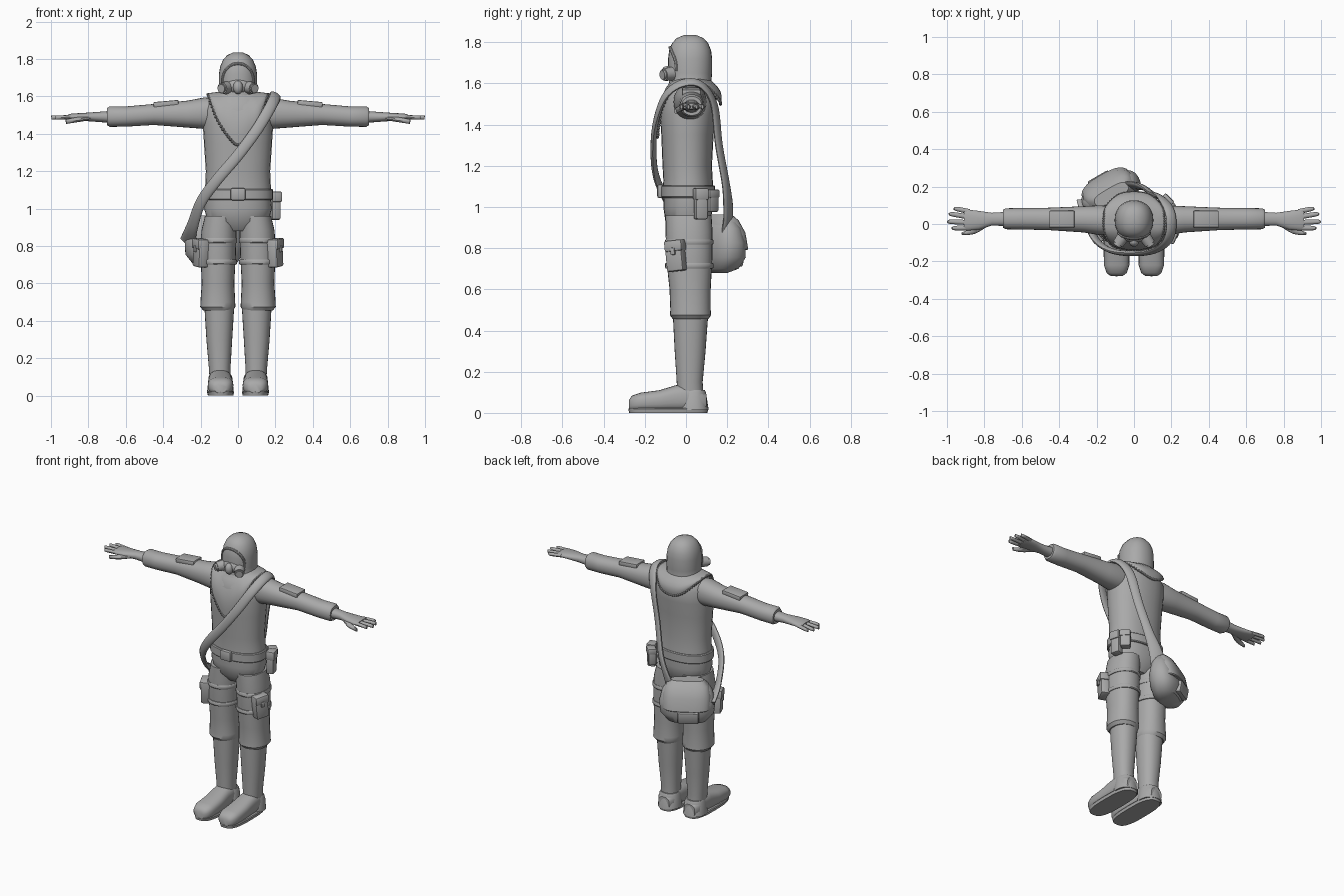
import bpy
import bmesh
import math
from mathutils import Vector, Matrix, Euler

cube = bpy.data.objects.get("Cube")
if cube:
    bpy.data.objects.remove(cube, do_unlink=True)

grey = bpy.data.materials.new("plain grey")
grey.use_nodes = True
grey.diffuse_color = (0.4, 0.4, 0.4, 1)
grey.node_tree.nodes["Principled BSDF"].inputs["Base Color"].default_value = (0.4, 0.4, 0.4, 1)

parts = []
SIDES = (("left", 1), ("right", -1))


def finish(name, bm):
    bmesh.ops.recalc_face_normals(bm, faces=bm.faces)
    mesh = bpy.data.meshes.new(name)
    bm.to_mesh(mesh)
    bm.free()
    mesh.materials.append(grey)
    obj = bpy.data.objects.new(name, mesh)
    bpy.context.collection.objects.link(obj)
    parts.append(obj)
    return obj


def skin(name, rings, capped=True, closed=True):
    """Join rows of points into a surface."""
    bm = bmesh.new()
    rows = [[bm.verts.new(p) for p in ring] for ring in rings]
    for low, high in zip(rows, rows[1:]):
        count = len(low)
        for i in range(count if closed else count - 1):
            j = (i + 1) % count
            bm.faces.new((low[i], low[j], high[j], high[i]))
    if capped:
        bm.faces.new(rows[0])
        bm.faces.new(rows[-1])
    return finish(name, bm)


def loft(name, axis, sections, side=1, power=2.2, n=28):
    """Sections: position on axis, two centre offsets, two radii."""
    rings = []
    for t, a, b, ra, rb in sections:
        ring = []
        for i in range(n):
            angle = math.tau * i / n
            c, s = math.cos(angle), math.sin(angle)
            u = a + ra * math.copysign(abs(c) ** (2 / power), c)
            v = b + rb * math.copysign(abs(s) ** (2 / power), s)
            x, y, z = {"x": (t, u, v), "y": (u, t, v), "z": (u, v, t)}[axis]
            ring.append((side * x, y, z))
        rings.append(ring)
    return skin(name, rings)


def box(name, centre, size, turn=(0, 0, 0), bevel=0.01):
    bm = bmesh.new()
    bmesh.ops.create_cube(bm, size=1, matrix=Matrix.Diagonal((*size, 1)))
    bmesh.ops.bevel(bm, geom=bm.edges[:], offset=bevel, segments=2, affect="EDGES", profile=0.5)
    place = Matrix.Translation(centre) @ Euler([math.radians(d) for d in turn]).to_matrix().to_4x4()
    bm.transform(place)
    return finish(name, bm)


def ball(name, centre, radii):
    bm = bmesh.new()
    bmesh.ops.create_uvsphere(bm, u_segments=20, v_segments=12, radius=1,
                              matrix=Matrix.Translation(centre) @ Matrix.Diagonal((*radii, 1)))
    return finish(name, bm)


def spline(points, steps, loop=False):
    """Smooth path through the points, with any extra values carried along."""
    n = len(points)
    pick = (lambda i: points[i % n]) if loop else (lambda i: points[min(max(i, 0), n - 1)])
    path = []
    for i in range(n if loop else n - 1):
        for k in range(steps):
            t = k / steps
            path.append([0.5 * (2 * b + (c - a) * t + (2 * a - 5 * b + 4 * c - d) * t * t
                                + (3 * b - a - 3 * c + d) * t ** 3)
                         for a, b, c, d in zip(pick(i - 1), pick(i), pick(i + 1), pick(i + 2))])
    return path if loop else path + [list(points[-1])]


def sweep(name, path, hub, thick, n=12):
    """Flat band along a path of x, y, z, half width, facing away from the hub."""
    spots = [Vector(p[:3]) for p in path]
    rings = []
    for i, p in enumerate(spots):
        along = (spots[min(i + 1, len(spots) - 1)] - spots[max(i - 1, 0)]).normalized()
        across = along.cross(p - Vector(hub)).normalized()
        out = across.cross(along)
        rings.append([p + across * path[i][3] * math.cos(math.tau * k / n)
                      + out * thick * math.sin(math.tau * k / n) for k in range(n)])
    return skin(name, rings)


# Jacket, trousers seat and belt
loft("jacket", "z", [(1.07, 0, .01, .18, .124), (1.13, 0, .01, .175, .12), (1.2, 0, .006, .172, .12),
                     (1.35, 0, .007, .182, .127), (1.45, 0, .01, .188, .136), (1.53, 0, .015, .186, .134),
                     (1.58, 0, .015, .165, .112), (1.615, 0, .02, .11, .09), (1.66, 0, .02, .07, .07)])
loft("trouser_seat", "z", [(.88, 0, .01, .08, .07), (.93, 0, .01, .16, .11),
                           (1, 0, .01, .182, .12), (1.09, 0, .01, .172, .117)])
loft("belt", "z", [(1.045, 0, .01, .183, .126), (1.05, 0, .01, .188, .131),
                   (1.1, 0, .01, .188, .131), (1.105, 0, .01, .183, .126)])
box("belt_buckle", (0, -.125, 1.077), (.08, .03, .066))

# Hood, face rim and breathing mask
loft("hood", "z", [(1.56, 0, .02, .125, .115), (1.6, 0, .02, .104, .102), (1.65, 0, .02, .103, .107),
                   (1.72, 0, .02, .102, .107), (1.76, 0, .02, .095, .102), (1.795, 0, .02, .08, .088),
                   (1.82, 0, .02, .058, .066), (1.835, 0, .02, .025, .03)])
rim = []
for i in range(25):
    angle = math.pi * i / 24
    x, z = .084 * math.cos(angle), 1.66 + .115 * math.sin(angle) ** .7
    y = .02 - .107 * math.sqrt(1 - (x / .108) ** 2) + max(0, z - 1.74) * .25
    rim.append((x, y, z, .008))
sweep("hood_rim", rim, (0, .02, 1.68), .007, 8)
ball("mask_face", (0, -.055, 1.655), (.07, .045, .045))
ball("mask_snout", (0, -.095, 1.648), (.026, .026, .036))
for label, s in SIDES:
    bm = bmesh.new()
    facing = Vector((s * .55, -.83, -.1))
    place = Matrix.Translation((s * .072, -.088, 1.645)) @ facing.to_track_quat("Z", "Y").to_matrix().to_4x4()
    for radius, depth, shift in ((.033, .045, 0), (.025, .06, .004)):
        bmesh.ops.create_cone(bm, cap_ends=True, segments=20, radius1=radius, radius2=radius * .9,
                              depth=depth, matrix=place @ Matrix.Translation((0, 0, shift)))
    finish(label + "_mask_filter", bm)

# Draped cowl with a beaded edge
half = [(0, -.138, 1.34), (.06, -.132, 1.395), (.118, -.113, 1.49), (.153, -.05, 1.59),
        (.16, .03, 1.61), (.143, .1, 1.585), (.08, .157, 1.525), (0, .168, 1.5)]
hem = spline(half + [(-x, y, z) for x, y, z in half[-2:0:-1]], 6, loop=True)
rows = []
for step in range(7):
    t = step / 6
    row = []
    for x, y, z in hem:
        out = Vector((x, y - .02, 0)).normalized()
        neck = Vector((0, .02, 1.625)) + out * .09
        row.append(neck.lerp(Vector((x, y, z)), t) + out * .028 * math.sin(math.pi * t))
    rows.append(row)
skin("cowl", rows, capped=False)
bm = bmesh.new()
for p in hem:
    bmesh.ops.create_icosphere(bm, subdivisions=1, radius=.009, matrix=Matrix.Translation(p))
finish("cowl_beads", bm)

for label, s in SIDES:
    # Sleeve, shoulder pad and hand
    loft(label + "_sleeve", "x", [(.1, .02, 1.51, .07, .078), (.18, .02, 1.51, .08, .084),
                                  (.27, .025, 1.505, .07, .072), (.45, .027, 1.503, .06, .056),
                                  (.6, .028, 1.492, .057, .054), (.685, .028, 1.492, .056, .055),
                                  (.7, .028, 1.491, .048, .046)], s)
    box(label + "_sleeve_patch", (s * .385, .026, 1.56), (.135, .09, .03), (0, s * 5, 0), .006)
    loft(label + "_palm", "x", [(.68, .027, 1.49, .038, .032), (.76, .026, 1.49, .034, .026),
                                (.83, .02, 1.49, .05, .021), (.89, .021, 1.49, .056, .018),
                                (.91, .022, 1.49, .052, .013)], s)
    for finger, y, tip, tip_y in (("little", .066, .965, .08), ("ring", .037, .99, .052),
                                  ("middle", .008, .998, .012), ("index", -.02, .975, -.022)):
        line = [(s * .88, y, 1.49, .0135), (s * (tip - .02), tip_y, 1.487, .012), (s * tip, tip_y, 1.486, .005)]
        sweep(f"{label}_{finger}_finger", spline(line, 4), (s * .93, y, 1.3), .011, 10)
    thumb = [(s * .8, 0, 1.485, .02), (s * .86, -.037, 1.475, .018), (s * .92, -.052, 1.465, .007)]
    sweep(label + "_thumb", spline(thumb, 4), (s * .86, 0, 1.3), .013, 10)

    # Trouser leg, boot shaft and shoe
    loft(label + "_trouser_leg", "z", [(.96, .092, .012, .085, .112), (.88, .102, .015, .094, .114),
                                       (.75, .106, .016, .094, .112), (.6, .107, .02, .087, .1),
                                       (.5, .108, .022, .093, .098), (.475, .108, .022, .094, .1),
                                       (.455, .106, .022, .08, .086)], s)
    loft(label + "_boot_shaft", "z", [(.48, .1, .022, .08, .086), (.3, .1, .02, .069, .075),
                                      (.15, .098, .018, .058, .063), (.09, .096, .02, .056, .064)], s)
    loft(label + "_shoe", "y", [(-.278, .093, .038, .032, .024), (-.262, .093, .046, .054, .038),
                                (-.22, .093, .052, .068, .046), (-.13, .093, .058, .068, .052),
                                (-.05, .095, .07, .063, .064), (.02, .095, .074, .062, .068),
                                (.075, .095, .06, .058, .052), (.1, .095, .05, .04, .04)], s, 2.6)
    loft(label + "_sole", "z", [(0, .093, -.086, .068, .19), (.018, .093, -.086, .072, .194),
                                (.024, .093, -.086, .068, .19)], s, 2.9)
    loft(label + "_heel_cap", "z", [(.015, .094, .035, .072, .075), (.1, .094, .033, .063, .064),
                                    (.112, .094, .033, .057, .058)], s)

    # Thigh straps and pouch
    for level, z in (("upper", .83), ("lower", .715)):
        loft(f"{label}_{level}_thigh_strap", "z", [(z - .013, .105, .016, .097, .114), (z - .008, .105, .016, .1, .118),
                                                   (z + .008, .105, .016, .1, .118), (z + .013, .105, .016, .097, .115)], s)
    turn = (6, 0, -s * 24)
    box(label + "_thigh_pouch", (s * .199, -.05, .763), (.058, .088, .15), turn)
    box(label + "_thigh_pouch_flap", (s * .202, -.053, .812), (.064, .094, .055), turn)
    box(label + "_thigh_pouch_clasp", (s * .229, -.064, .785), (.014, .022, .035), turn, .003)

# Belt pouches on the left hip
for size, centre, turn in (("large", (.198, .072, 1.015), 15), ("small", (.17, .122, 1.03), 45)):
    height = .15 if size == "large" else .11
    box(size + "_belt_pouch", centre, (.05, .062, height), (0, 0, turn))
    box(size + "_belt_pouch_flap", (centre[0] + .003, centre[1], centre[2] + height * .32),
        (.056, .068, height * .38), (0, 0, turn), .008)

# Shoulder bag: rounded sack, flap and front pocket
sack = loft("bag_sack", "z", [(-.145, 0, -.01, .06, .035), (-.125, 0, 0, .12, .07), (-.07, 0, .005, .165, .092),
                              (0, 0, 0, .172, .092), (.07, 0, -.005, .155, .075),
                              (.115, 0, -.01, .125, .05), (.135, 0, -.012, .08, .025)], power=2.4)
flap = loft("bag_flap", "z", [(-.035, 0, .02, .142, .085), (-.03, 0, .02, .148, .09), (.05, 0, .008, .148, .085),
                              (.11, 0, -.004, .13, .062), (.138, 0, -.008, .1, .035)], power=3)
for piece in (sack, flap):
    piece.data.transform(Matrix.Translation((-.125, .165, .825)) @ Matrix.Rotation(math.radians(30), 4, "Z"))
box("bag_pocket", (-.18, .232, .752), (.13, .05, .08), (-10, 0, 30), .012)

# Shoulder strap from the bag, across the chest and down the back
band = [(-.27, .12, .82, .045), (-.245, .01, .9, .035), (-.2, -.09, 1.03, .03), (-.115, -.145, 1.15, .03),
        (0, -.158, 1.285, .03), (.1, -.145, 1.42, .03), (.172, -.1, 1.54, .03), (.2, -.02, 1.6, .03),
        (.19, .07, 1.595, .03), (.15, .135, 1.5, .03), (.1, .16, 1.3, .028), (.05, .195, 1.1, .03),
        (0, .205, .97, .042), (-.04, .195, .87, .055)]
sweep("bag_strap", spline(band, 6), (0, .02, 1.25), .014, 14)

# Soft shading with crisp edges
bpy.ops.object.select_all(action="DESELECT")
for obj in parts:
    obj.select_set(True)
bpy.context.view_layer.objects.active = parts[0]
bpy.ops.object.shade_smooth_by_angle(angle=math.radians(38))
